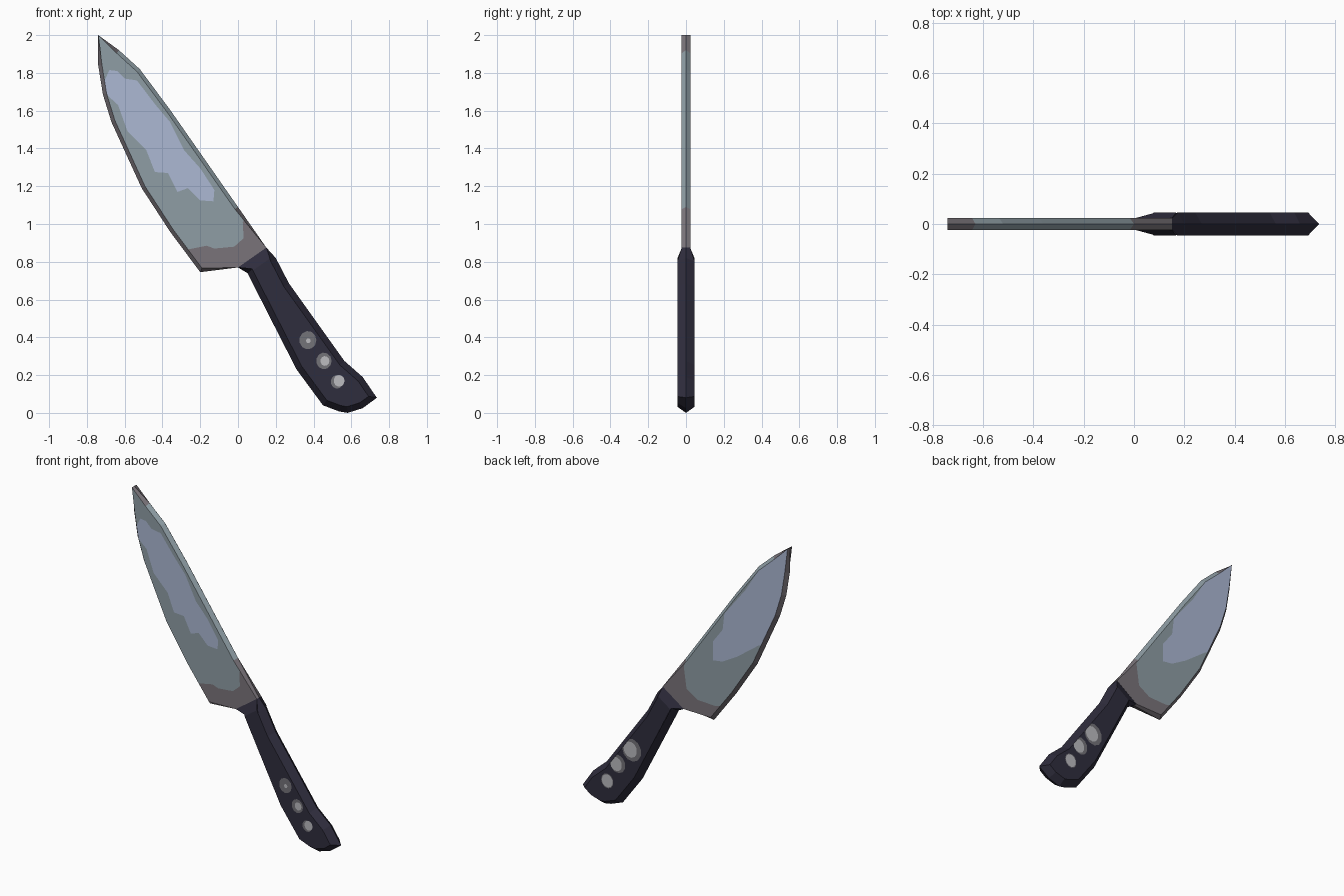
import bpy, bmesh, math
from mathutils import Vector
from mathutils.geometry import delaunay_2d_cdt

if "Cube" in bpy.data.objects:
    bpy.data.objects.remove(bpy.data.objects["Cube"])


def material(name, rgb):
    lin = [((c / 255 + 0.055) / 1.055) ** 2.4 if c > 10 else c / 255 / 12.92 for c in rgb]
    m = bpy.data.materials.new(name)
    m.diffuse_color = (*lin, 1)
    m.use_nodes = True
    m.node_tree.nodes["Principled BSDF"].inputs["Base Color"].default_value = m.diffuse_color
    return m


STEEL, SHINE, WORN, GRIP, RING, RIVET = range(6)
MATS = [material("grey_steel", (143, 158, 165)), material("blue_shine", (172, 184, 212)),
        material("worn_steel", (122, 116, 122)), material("dark_grip", (47, 45, 61)),
        material("rivet_ring", (116, 115, 121)), material("bright_rivet", (188, 188, 192))]


def ccw(pts):
    area = sum(a[0] * b[1] - b[0] * a[1] for a, b in zip(pts, pts[1:] + pts[:1]))
    return pts if area > 0 else pts[::-1]


def inset(pts, d, keep):
    """Move a counter-clockwise outline inwards, except the kept corners."""
    out = []
    for i, p in enumerate(pts):
        p = Vector(p)
        e1 = (p - Vector(pts[i - 1])).normalized()
        e2 = (Vector(pts[(i + 1) % len(pts)]) - p).normalized()
        n1, n2 = Vector((-e1.y, e1.x)), Vector((-e2.y, e2.x))
        out.append(p if i in keep else p + (n1 + n2) * d / max(0.6, 1 + n1.dot(n2)))
    return out


def oval(x, z, r, n=11):
    return [(x + r * math.cos(math.tau * k / n), z + r * 1.08 * math.sin(math.tau * k / n))
            for k in range(n)]


def slab(name, outline, d, keep, height, base, rim_rule, front, back):
    """Bevelled plate whose two flats have coloured patches cut into them."""
    verts, faces, mats = [], [], []
    inner = inset(outline, d, keep)
    n = len(outline)

    def add(points, mat, flip):
        k = len(verts)
        verts.extend(points)
        ids = list(range(k, k + len(points)))
        faces.append(ids[::-1] if flip else ids)
        mats.append(mat)

    for side, patches in ((-1, front), (1, back)):
        flat = lambda p: (p[0], side * height(p[0], p[1]), p[1])
        # Bevelled rim
        for i in range(n):
            j = (i + 1) % n
            a, b = outline[i], outline[j]
            add([(a[0], 0, a[1]), (b[0], 0, b[1]), flat(inner[j]), flat(inner[i])],
                rim_rule(i, (a[1] + b[1]) / 2), side > 0)
        # Flat face, divided along the patch borders
        pts, loops = [], []
        for poly in [list(inner)] + [ccw(p) for p, _ in patches]:
            loops.append(list(range(len(pts), len(pts) + len(poly))))
            pts.extend(Vector(p) for p in poly)
        cv, _, cf, _, _, origin = delaunay_2d_cdt(pts, [], loops, 1, 1e-5, True)
        for f, ids in zip(cf, origin):
            if 0 in ids:
                top = max(ids)
                add([flat(cv[v]) for v in f], patches[top - 1][1] if top else base, side > 0)

    me = bpy.data.meshes.new(name)
    me.from_pydata(verts, [], faces)
    for m in MATS:
        me.materials.append(m)
    me.polygons.foreach_set("material_index", mats)
    bm = bmesh.new()
    bm.from_mesh(me)
    bmesh.ops.remove_doubles(bm, verts=bm.verts, dist=1e-5)
    bm.to_mesh(me)
    bm.free()
    ob = bpy.data.objects.new(name, me)
    bpy.context.collection.objects.link(ob)
    return ob


# Blade: tip, cutting edge down to the heel, neck, spine back up
blade = [(-.74, 2.0), (-.74, 1.84), (-.715, 1.685), (-.67, 1.54), (-.51, 1.19), (-.36, .96),
         (-.20, .745), (0, .77), (.15, .875), (0, 1.09), (-.36, 1.605), (-.52, 1.82), (-.63, 1.92)]
shine_front = [(-.712, 1.75), (-.68, 1.815), (-.64, 1.81), (-.60, 1.77), (-.535, 1.76),
               (-.44, 1.635), (-.36, 1.54), (-.285, 1.39), (-.20, 1.295), (-.125, 1.18),
               (-.13, 1.12), (-.20, 1.125), (-.265, 1.19), (-.32, 1.17), (-.37, 1.27),
               (-.44, 1.275), (-.485, 1.39), (-.585, 1.49), (-.635, 1.63), (-.69, 1.68)]
shine_back = [(-.80, 2.1), (-.55, 1.95), (-.53, 1.80), (-.438, 1.652), (-.29, 1.463),
              (-.277, 1.355), (-.207, 1.26), (-.207, 1.14), (-.277, 1.15), (-.382, 1.21),
              (-.536, 1.324), (-.70, 1.33), (-.85, 1.8)]
heel_front = [(-.35, .86), (-.265, .865), (-.165, .885), (-.125, .87), (-.02, .88), (.03, .925),
              (.025, 1.01), (.06, 1.06), (.3, .85), (0, .65), (-.3, .65)]
heel_back = [(-.36, .89), (-.228, .85), (-.10, .855), (-.02, .905), (0, 1.045), (-.03, 1.137),
             (.05, 1.2), (.3, .85), (0, .65), (-.3, .65)]
slab("blade", blade, .02, {0, 7, 8}, lambda x, z: .023, STEEL,
     lambda i, z: WORN if i < 9 or z > 1.9 else STEEL,
     [(shine_front, SHINE), (heel_front, WORN)], [(shine_back, SHINE), (heel_back, WORN)])

# Handle: thin at the neck, swelling to full thickness
handle = [(0, .77), (.05, .74), (.19, .465), (.31, .23), (.45, .04), (.535, .008), (.58, 0),
          (.66, .025), (.735, .08), (.66, .19), (.563, .275), (.27, .685), (.20, .82), (.15, .875)]
neck = [(.03, .72), (.23, .86), (.2, .95), (-.05, .8)]


def grip_height(x, z):
    t = (x * .573 - (z - .77) * .819) / .058
    return .022 + .024 * min(1, max(0, t))


# Rivets: grey rings with bright centres, cut into both flats
rivets_front = [(oval(.37, .385, .045), RING), (oval(.372, .382, .012), RIVET),
                (oval(.455, .275, .041), RING), (oval(.46, .275, .024), RIVET),
                (oval(.525, .165, .034), RING), (oval(.535, .17, .029), RIVET)]
rivets_back = [(oval(.355, .42, .068), RING), (oval(.455, .305, .055), RING),
               (oval(.529, .175, .044), RING), (oval(.365, .42, .048), RIVET),
               (oval(.466, .30, .042), RIVET), (oval(.529, .175, .039), RIVET)]
slab("handle", handle, .032, {0, 13}, grip_height, GRIP, lambda i, z: GRIP,
     [(neck, GRIP)] + rivets_front, [(neck, GRIP)] + rivets_back)
